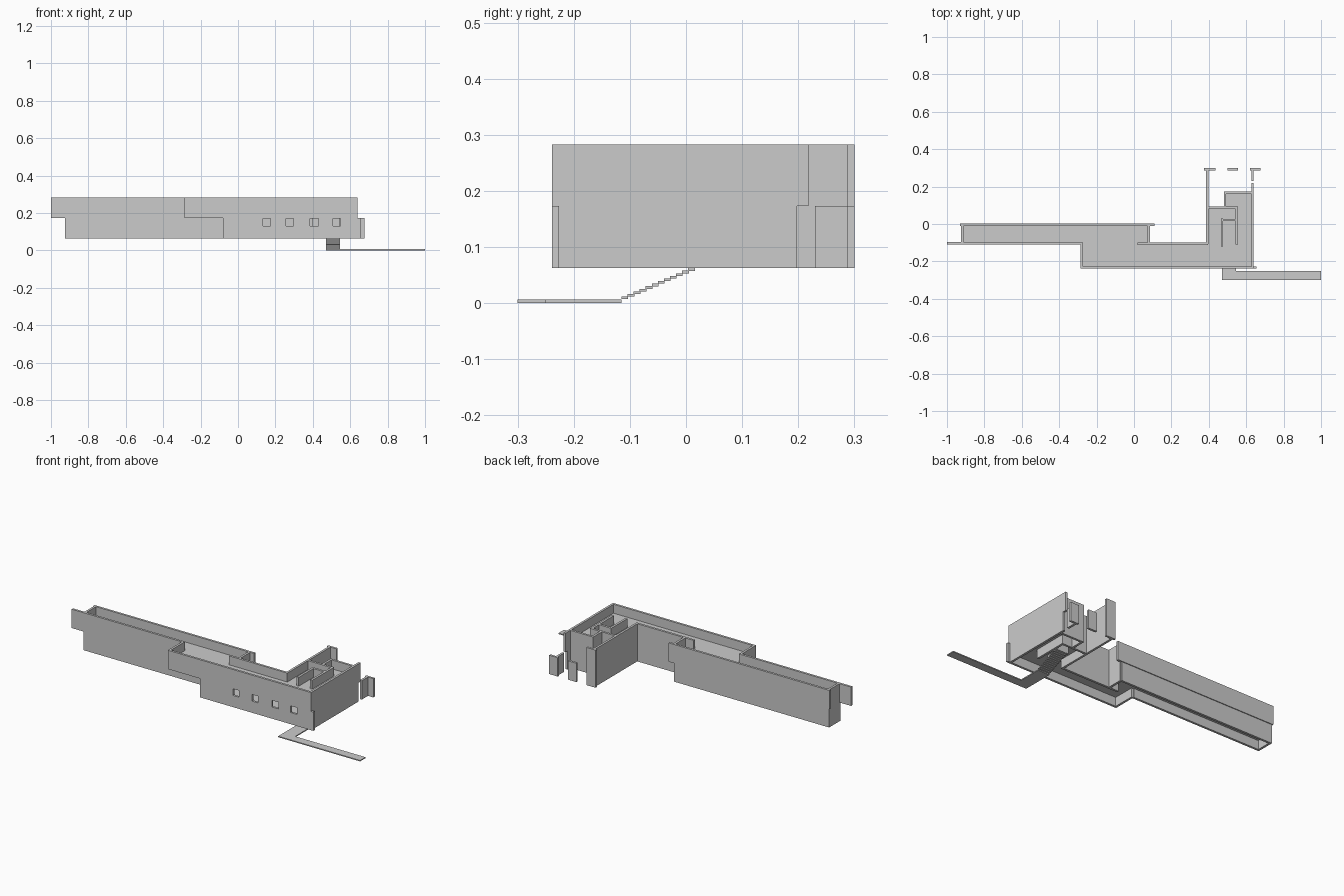
import bpy, bmesh
from mathutils import Matrix, Vector

if "Cube" in bpy.data.objects:
    bpy.data.objects.remove(bpy.data.objects["Cube"])

T = 0.013                     # wall thickness
Z0, ZM, Z1 = 0.063, 0.173, 0.283


def boxes(name, items):
    """One object made of axis-aligned boxes (x0, x1, y0, y1, z0, z1)."""
    bm = bmesh.new()
    for x0, x1, y0, y1, z0, z1 in items:
        m = Matrix.Translation(((x0 + x1) / 2, (y0 + y1) / 2, (z0 + z1) / 2))
        m = m @ Matrix.Diagonal(Vector((x1 - x0, y1 - y0, z1 - z0, 1)))
        bmesh.ops.create_cube(bm, size=1, matrix=m)
    me = bpy.data.meshes.new(name)
    bm.to_mesh(me)
    bm.free()
    ob = bpy.data.objects.new(name, me)
    bpy.context.collection.objects.link(ob)
    return ob


def wall_x(name, x0, x1, y, z0=Z0, z1=Z1):
    return boxes(name, [(x0, x1, y, y + T, z0, z1)])


def wall_y(name, x, y0, y1, z0=Z0, z1=Z1):
    return boxes(name, [(x, x + T, y0, y1, z0, z1)])


# long wing
wall_x("wing_back_wall_lower", -0.925, 0.08, -0.015, Z0, ZM)
wall_x("wing_back_wall_upper", -0.93, 0.11, -0.01, ZM, Z1)
wall_y("wing_end_wall", -0.925, -0.108, -0.002)
wall_x("wing_front_wall_lower", -0.925, -0.08, -0.108, Z0, ZM)
wall_x("wing_front_wall_upper", -1.0, -0.285, -0.11, ZM, Z1)
wall_y("wing_inner_end_wall", 0.073, -0.108, -0.01)

# projecting front block
FY = -0.239
wall_y("block_side_wall_upper", -0.287, FY, -0.1, ZM, Z1)
wall_y("block_side_wall_lower", -0.08, FY, -0.1, Z0, ZM)
wall_x("block_front_wall_upper", -0.287, 0.64, FY, ZM, Z1)
windows = [(0.134, 0.175), (0.257, 0.298), (0.386, 0.43), (0.508, 0.549)]
ws, wt = 0.131, 0.17
edges = [-0.08] + [e for w in windows for e in w] + [0.655]
parts = [(-0.08, 0.655, FY, FY + T, Z0, ws),
         (-0.08, 0.655, FY, FY + T, wt, ZM)]
parts += [(a, b, FY, FY + T, ws, wt) for a, b in zip(edges[::2], edges[1::2])]
boxes("block_front_wall_with_windows", parts)

# rear wing
wall_x("court_wall", 0.02, 0.395, -0.111)
wall_y("rear_left_wall", 0.384, -0.108, 0.295)
wall_y("rear_right_wall_lower", 0.627, FY, 0.198, Z0, ZM)
wall_y("rear_right_wall_upper", 0.627, FY, 0.218, ZM, Z1)
wall_x("rear_left_pier", 0.375, 0.435, 0.287)
wall_x("rear_middle_pier", 0.5, 0.555, 0.287, Z0, ZM)
wall_x("rear_right_pier", 0.62, 0.675, 0.287, Z0, ZM)
wall_y("rear_right_pier_return", 0.627, 0.23, 0.295, Z0, ZM)

# room partitions around the stair
wall_x("partition_back", 0.395, 0.557, 0.08)
wall_y("partition_stair_right", 0.544, -0.11, 0.085)
wall_y("partition_stair_left", 0.464, -0.12, 0.03)
wall_x("partition_stair_end", 0.47, 0.55, 0.015)
wall_y("partition_rear_left", 0.48, 0.085, 0.172)
wall_x("partition_rear", 0.48, 0.635, 0.16)


# two floor slabs, each halfway up its storey's walls
def slab(name, z, x_block):
    areas = ((-0.92, x_block, -0.105, -0.005), (x_block, 0.08, -0.23, -0.005),
             (0.08, 0.39, -0.23, -0.1), (0.39, 0.635, -0.23, 0.085),
             (0.485, 0.635, 0.085, 0.165))
    boxes(name, [(*a, z - 0.003, z + 0.003) for a in areas])


slab("lower_floor", 0.118, -0.075)
slab("upper_floor", 0.228, -0.28)

# entrance path and open stair
boxes("entrance_path", [(0.47, 1.0, -0.3, -0.25, 0, 0.006),
                        (0.47, 0.545, -0.25, -0.115, 0, 0.006)])
N = 12
boxes("stair_treads", [(0.47, 0.545, -0.115 + i * 0.0108, -0.103 + i * 0.0108,
                        0.007 + i * 0.0046, 0.0118 + i * 0.0046) for i in range(N)])
